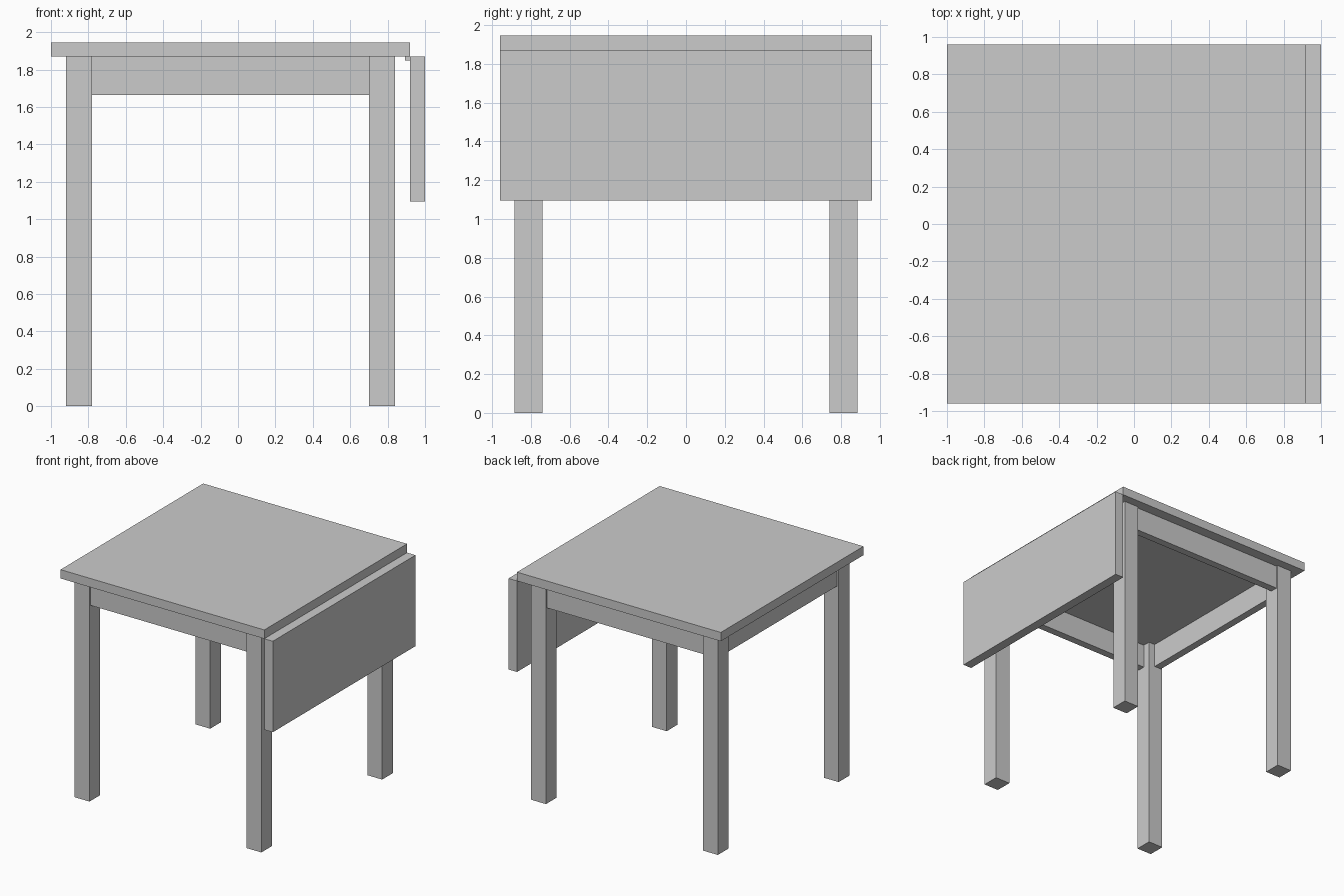
import bpy

if "Cube" in bpy.data.objects:
    bpy.data.objects.remove(bpy.data.objects["Cube"])


def box(name, x0, x1, y0, y1, z0, z1):
    """Axis-aligned box from its limits."""
    xs, ys, zs = (x0, x1), (y0, y1), (z0, z1)
    verts = [(x, y, z) for z in zs for y in ys for x in xs]
    faces = [(0, 2, 3, 1), (4, 5, 7, 6), (0, 1, 5, 4),
             (2, 6, 7, 3), (0, 4, 6, 2), (1, 3, 7, 5)]
    mesh = bpy.data.meshes.new(name)
    mesh.from_pydata(verts, [], faces)
    ob = bpy.data.objects.new(name, mesh)
    bpy.context.collection.objects.link(ob)
    return ob


CX = -0.04                 # centre of the fixed table
LEG_IN_X, LEG_OUT_X = 0.74, 0.88
LEG_IN_Y, LEG_OUT_Y = 0.74, 0.885
UNDER, APRON_Z = 1.87, 1.665
RECESS, THICK = 0.015, 0.065


def span(side, a, b):
    return sorted((side * a, side * b))


# Table top and hanging drop leaf
box("table_top", -1.0, 0.92, -0.96, 0.96, UNDER, 1.945)
box("drop_leaf", 0.92, 1.0, -0.96, 0.96, 1.095, UNDER)

# Four legs
for sx, xn in ((-1, "left"), (1, "right")):
    for sy, yn in ((-1, "front"), (1, "back")):
        x0, x1 = span(sx, LEG_IN_X, LEG_OUT_X)
        y0, y1 = span(sy, LEG_IN_Y, LEG_OUT_Y)
        box(f"{yn}_{xn}_leg", CX + x0, CX + x1, y0, y1, 0, UNDER)

# Aprons between the legs, set slightly back from the leg faces
for s, xn, yn in ((-1, "left", "front"), (1, "right", "back")):
    y0, y1 = span(s, LEG_OUT_Y - RECESS - THICK, LEG_OUT_Y - RECESS)
    box(f"{yn}_apron", CX - LEG_IN_X, CX + LEG_IN_X, y0, y1, APRON_Z, UNDER)
    x0, x1 = span(s, LEG_OUT_X - RECESS - THICK, LEG_OUT_X - RECESS)
    box(f"{xn}_apron", CX + x0, CX + x1, -LEG_IN_Y, LEG_IN_Y, APRON_Z, UNDER)

# Small hinges between top and leaf
for s, yn in ((-1, "front"), (1, "back")):
    box(f"{yn}_hinge", 0.893, 0.92, s * 0.55 - 0.1, s * 0.55 + 0.1, 1.847, UNDER)
